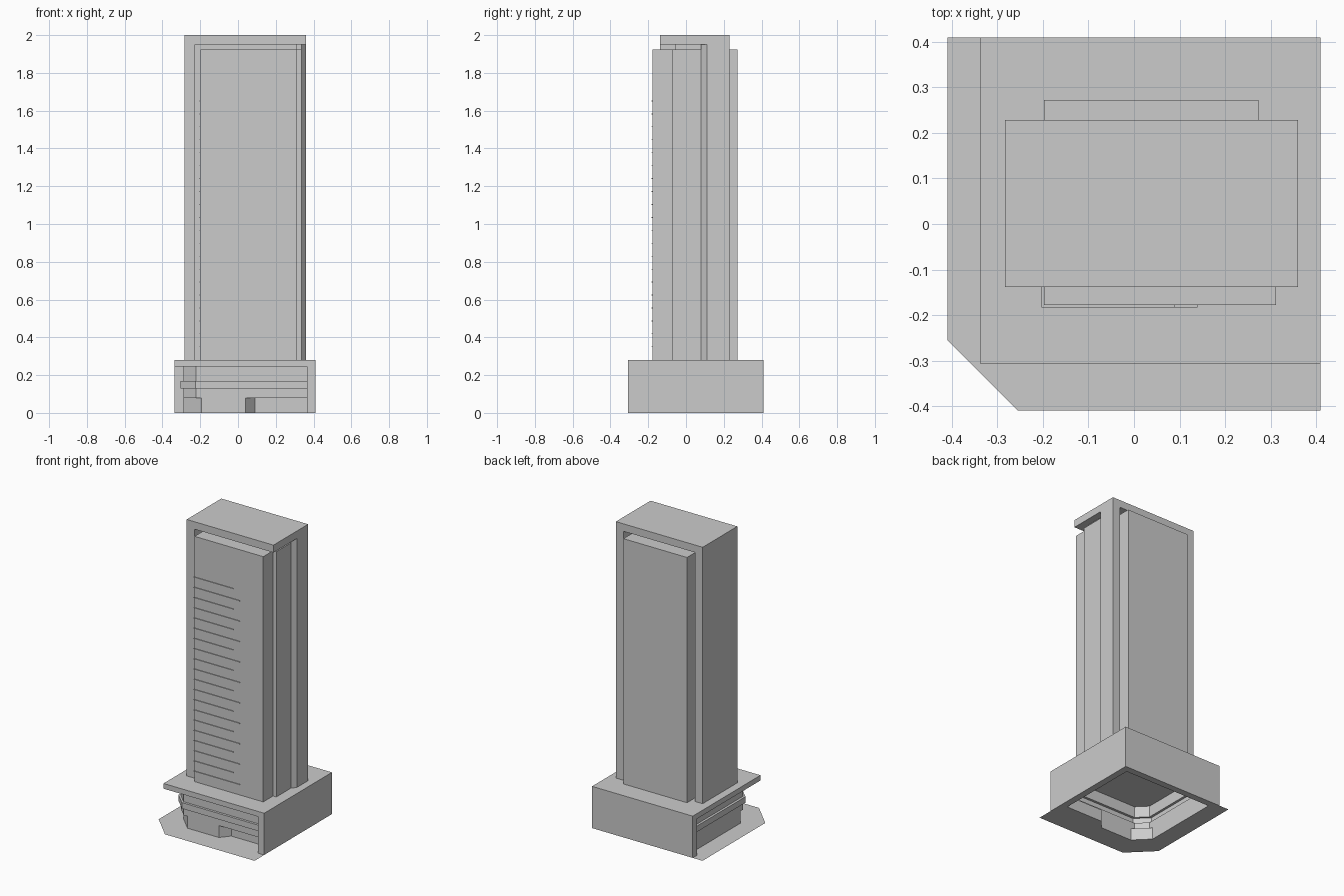
import bpy
import bmesh

cube = bpy.data.objects.get("Cube")
if cube:
    bpy.data.objects.remove(cube, do_unlink=True)

# One concrete grey for the whole building
grey = bpy.data.materials.new("concrete_grey")
grey.use_nodes = True
colour = (0.6, 0.6, 0.6, 1)
grey.diffuse_color = colour
grey.node_tree.nodes["Principled BSDF"].inputs["Base Color"].default_value = colour


def finish(name, bm, fix_normals=True):
    if fix_normals:
        bmesh.ops.recalc_face_normals(bm, faces=bm.faces)
    mesh = bpy.data.meshes.new(name)
    bm.to_mesh(mesh)
    bm.free()
    mesh.materials.append(grey)
    obj = bpy.data.objects.new(name, mesh)
    bpy.context.collection.objects.link(obj)
    return obj


def prism(name, outline, z0, z1):
    """Extrude a plan outline between two heights."""
    bm = bmesh.new()
    face = bm.faces.new([bm.verts.new((x, y, z0)) for x, y in outline])
    top = bmesh.ops.extrude_face_region(bm, geom=[face])["geom"]
    verts = [v for v in top if isinstance(v, bmesh.types.BMVert)]
    bmesh.ops.translate(bm, verts=verts, vec=(0, 0, z1 - z0))
    return finish(name, bm)


def box(name, x0, x1, y0, y1, z0, z1):
    return prism(name, [(x0, y0), (x1, y0), (x1, y1), (x0, y1)], z0, z1)


# Podium: roof slab with solid walls on the left and back sides
GROUND, SOFFIT, ROOF = 0, 0.245, 0.28
RIGHT, LEFT, FRONT, BACK, INNER = -0.337, 0.41, -0.308, 0.41, 0.365
box("podium_roof", RIGHT, LEFT, FRONT, BACK, SOFFIT, ROOF)
box("podium_side_wall", INNER, LEFT, FRONT, BACK, GROUND, SOFFIT)
box("podium_back_wall", RIGHT, INNER, INNER, BACK, GROUND, SOFFIT)


# Stepped facade wrapping the open corner, with a recessed entrance
def facade_path(out=0, chamfer=0.066, entrance=0):
    x, y = -0.288 - out, -0.26 - out
    return [(INNER, y + entrance), (0.09, y + entrance), (0.04, y),
            (x + chamfer, y), (x, y + chamfer), (x, INNER)]


street = facade_path(chamfer=0.095, entrance=0.06)
middle = facade_path()
band = facade_path(out=0.016, chamfer=0.08)
levels = [(street, GROUND), (street, 0.08), (middle, 0.08), (middle, 0.13),
          (band, 0.13), (band, 0.17), (middle, 0.17), (middle, SOFFIT)]
bm = bmesh.new()
rows = [[bm.verts.new((x, y, z)) for x, y in path] for path, z in levels]
for low, high in zip(rows, rows[1:]):
    for i in range(len(low) - 1):
        bm.faces.new((low[i + 1], low[i], high[i], high[i + 1]))
bmesh.ops.dissolve_degenerate(bm, dist=0.0001, edges=bm.edges)
finish("stepped_facade", bm, False)

# Pavement around the open corner
E = 0.41
pavement = street + [(RIGHT, INNER), (RIGHT, E), (-E, E), (-E, -0.255),
                     (-0.255, -E), (E, -E), (E, FRONT), (INNER, FRONT)]
bm = bmesh.new()
face = bm.faces.new([bm.verts.new((x, y, GROUND)) for x, y in pavement])
face.normal_update()
if face.normal.z < 0:
    face.normal_flip()
finish("pavement", bm, False)

# Tower core, recessed at the front, back and left side
core = [(-0.284, -0.138), (-0.228, -0.138), (-0.228, -0.058), (0.312, -0.058),
        (0.312, 0.08), (0.336, 0.08), (0.36, 0.11), (0.36, 0.229),
        (0.304, 0.229), (0.304, 0.16), (-0.228, 0.16), (-0.228, 0.229),
        (-0.284, 0.229)]
prism("tower_core", core, ROOF, 1.95)
box("tower_roof", -0.284, 0.36, -0.138, 0.229, 1.95, 2)

# Facade panels standing in the recesses
PANEL_TOP = 1.925
box("front_panel", -0.198, 0.312, -0.178, -0.058, ROOF, PANEL_TOP)
box("back_panel", -0.198, 0.274, 0.16, 0.272, ROOF, PANEL_TOP)
box("side_panel", 0.25, 0.336, -0.074, 0.08, ROOF, PANEL_TOP)

# Thin floor ledges of alternating length
for i in range(20):
    z = 0.35 + i * 0.0685
    end = 0.09 if i % 2 else 0.14
    box("floor_ledge", -0.203, end, -0.183, -0.07, z - 0.002, z + 0.002)
